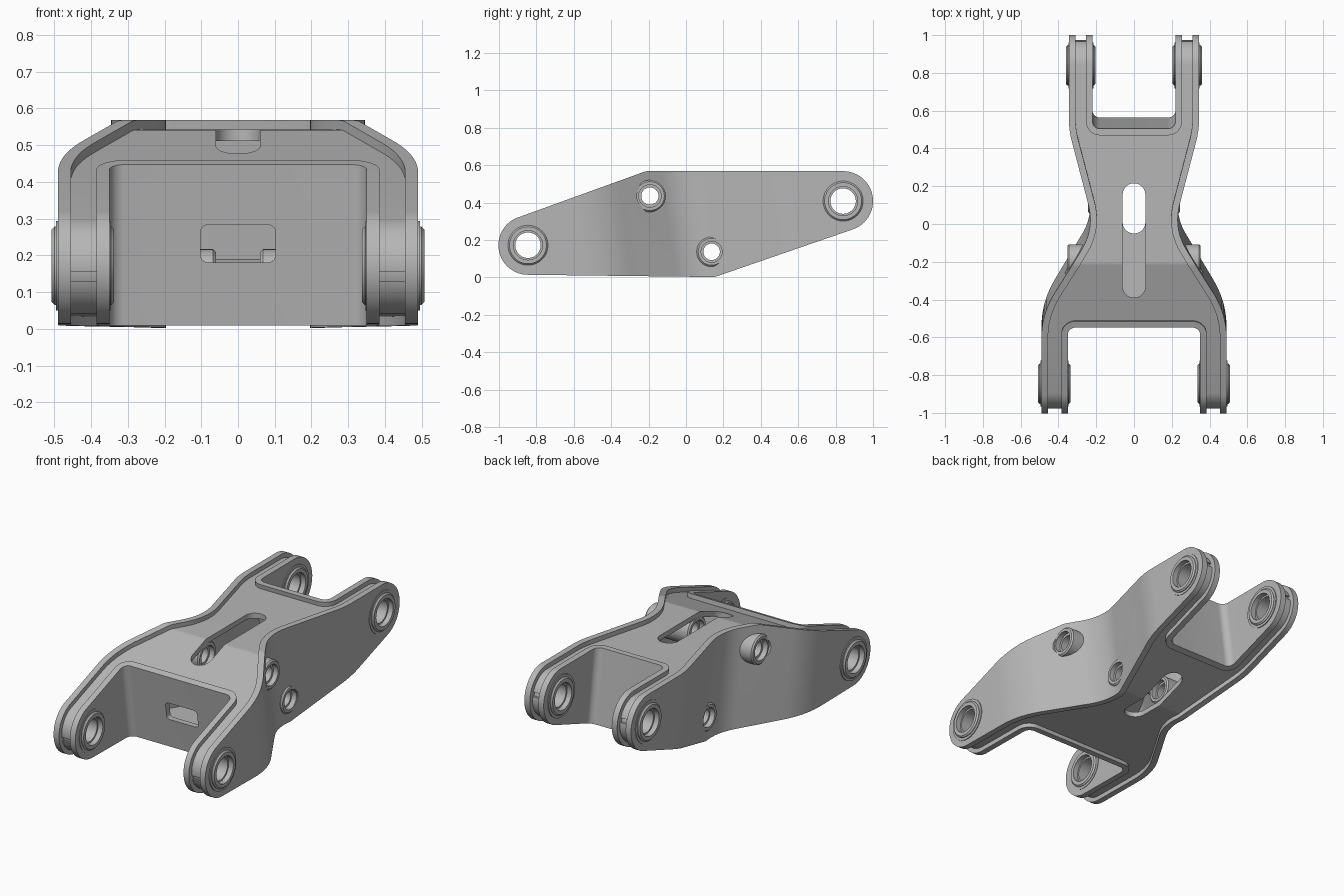
import bpy, bmesh, math
from mathutils import Vector
from mathutils.geometry import convex_hull_2d

cube = bpy.data.objects.get("Cube")
if cube:
    bpy.data.objects.remove(cube)

steel = bpy.data.materials.new("grey_steel")
GREY = (0.47, 0.47, 0.47, 1)
steel.use_nodes = True
steel.diffuse_color = GREY
steel.node_tree.nodes["Principled BSDF"].inputs["Base Color"].default_value = GREY

LEAN = 0.14      # the cross section leans with the axis between the end pins
PLATE = 0.035
FRONT_PIN, BACK_PIN = (-0.845, 0.172), (0.84, 0.408)
UPPER_PIVOT, LOWER_PIVOT = (-0.193, 0.435), (0.137, 0.137)


def make(name, bm):
    bmesh.ops.recalc_face_normals(bm, faces=bm.faces)
    mesh = bpy.data.meshes.new(name)
    bm.to_mesh(mesh)
    bm.free()
    mesh.materials.append(steel)
    ob = bpy.data.objects.new(name, mesh)
    bpy.context.collection.objects.link(ob)
    return ob


def prism(name, pts, place, lo, hi):
    """Extrude a closed outline between two levels; place maps (u, v, level) to 3D."""
    bm = bmesh.new()
    a, b = ([bm.verts.new(place(u, v, w)) for u, v in pts] for w in (lo, hi))
    bm.faces.new(a)
    bm.faces.new(b[::-1])
    for i in range(len(pts)):
        j = (i + 1) % len(pts)
        bm.faces.new((a[i], a[j], b[j], b[i]))
    return make(name, bm)


def leaning(x, y, z):
    return (x, y + LEAN * (0.55 - z), z)


def upright(x, y, z):
    return (x, y, z)


def sideways(y, z, x):
    return (x, y, z)


def frontal(x, z, y):
    return (x, y, z)


def fillet(corners, closed=False, steps=10):
    """Round the corners (x, y, radius) of a path."""
    out, n = [], len(corners)
    for i, (x, y, r) in enumerate(corners):
        p = Vector((x, y))
        if r == 0 or (not closed and i in (0, n - 1)):
            out.append(p)
            continue
        a = (Vector(corners[i - 1][:2]) - p).normalized()
        b = (Vector(corners[(i + 1) % n][:2]) - p).normalized()
        half = a.angle(b) / 2
        centre = p + (a + b).normalized() * r / math.sin(half)
        start = p + a * r / math.tan(half) - centre
        end = p + b * r / math.tan(half) - centre
        sweep = math.atan2(start.x * end.y - start.y * end.x, start.dot(end))
        for k in range(steps + 1):
            t = sweep * k / steps
            c, s = math.cos(t), math.sin(t)
            out.append(centre + Vector((start.x * c - start.y * s, start.x * s + start.y * c)))
    return out


def offset(path, d):
    out = []
    for i, p in enumerate(path):
        t = (path[min(i + 1, len(path) - 1)] - path[max(i - 1, 0)]).normalized()
        out.append(p + Vector((-t.y, t.x)) * d)
    return out


def rounded_rect(x0, y0, x1, y1, r):
    return fillet([(x0, y0, r), (x1, y0, r), (x1, y1, r), (x0, y1, r)], closed=True)


def side_outline(inset):
    """Side silhouette: hull around both ends and the two bends."""
    pts = []
    for y, z, r in ((*FRONT_PIN, 0.158), (*BACK_PIN, 0.16), (-0.2, 0.488, 0.08), (0.14, 0.082, 0.08)):
        for k in range(64):
            t = math.tau * k / 64
            pts.append((y + (r - inset) * math.cos(t), z + (r - inset) * math.sin(t)))
    return [pts[i] for i in convex_hull_2d(pts)]


def boolean(ob, cutter, op="DIFFERENCE"):
    mod = ob.modifiers.new("cut", "BOOLEAN")
    mod.operation, mod.object, mod.solver = op, cutter, "EXACT"
    dg = bpy.context.evaluated_depsgraph_get()
    mesh = bpy.data.meshes.new_from_object(ob.evaluated_get(dg))
    ob.modifiers.clear()
    ob.data = mesh
    bpy.data.objects.remove(cutter)


def trim(ob, inset=0.0):
    boolean(ob, prism("trim", side_outline(inset), sideways, -0.7, 0.7), "INTERSECT")


def bore(ob, pin, r):
    ring = [(pin[0] + r * math.cos(math.tau * k / 40), pin[1] + r * math.sin(math.tau * k / 40))
            for k in range(40)]
    boolean(ob, prism("bore", ring, sideways, -0.7, 0.7))


def bush(name, pin, outline, side):
    """Lathe a closed (x, radius) section around a cross axis."""
    bm, n = bmesh.new(), 48
    rows = [[bm.verts.new((side * x, pin[0] + r * math.cos(math.tau * k / n),
                           pin[1] + r * math.sin(math.tau * k / n))) for k in range(n)]
            for x, r in outline]
    for i, row in enumerate(rows):
        nxt = rows[(i + 1) % len(rows)]
        for k in range(n):
            j = (k + 1) % n
            bm.faces.new((row[k], row[j], nxt[j], nxt[k]))
    parts.append(make(name, bm))


def flanged(x0, x1, r, hole, step):
    """Section of a bush with chamfered rims and a stepped bore."""
    c, d = 0.008, 0.03
    return [(x0, r - c), (x0 + c, r), (x1 - c, r), (x1, r - c), (x1, hole + step),
            (x1 - d, hole + step), (x1 - d, hole), (x0 + d, hole), (x0 + d, hole + step), (x0, hole + step)]


parts = []

# Curved outer side plates
flank = fillet([(0.49, -1.2, 0), (0.49, -0.487, 0.48), (0.209, -0.02, 0.3),
                (0.345, 0.5, 0.5), (0.345, 1.2, 0)])
for side, label in ((1, "left"), (-1, "right")):
    strip = [(side * p.x, p.y) for p in flank + offset(flank, PLATE)[::-1]]
    plate = prism(label + "_side_plate", strip, leaning, -0.1, 0.7)
    trim(plate)
    for pin, r in ((FRONT_PIN, 0.09), (BACK_PIN, 0.09), (UPPER_PIVOT, 0.07), (LOWER_PIVOT, 0.06)):
        bore(plate, pin, r)
    parts.append(plate)

# U-shaped inner plates that form the two forks
for label, x, y, end, pin in (("front", 0.35, -0.563, -1.2, FRONT_PIN), ("back", 0.22, 0.507, 1.2, BACK_PIN)):
    path = fillet([(-x, end, 0), (-x, y, 0.04), (x, y, 0.04), (x, end, 0)])
    outward = PLATE if end < 0 else -PLATE
    fork = prism(label + "_fork_plate", path + offset(path, outward)[::-1], leaning, -0.1, 0.7)
    trim(fork)
    bore(fork, pin, 0.09)
    if label == "front":
        window = rounded_rect(-0.102, 0.181, 0.102, 0.283, 0.02)
        boolean(fork, prism("window", window, frontal, -0.7, -0.4))
    parts.append(fork)

# Recessed cover strip wrapped around the whole side outline
inner = offset(flank, PLATE / 2)
cover = prism("cover_strip", inner + [Vector((-p.x, p.y)) for p in inner[::-1]], leaning, -0.1, 0.7)
trim(cover, 0.026)
boolean(cover, prism("hollow", side_outline(0.056), sideways, -0.7, 0.7))
for x, y, end in ((0.367, -0.548, -1.4), (0.237, 0.49, 1.4)):
    opening = rounded_rect(-x, min(y, end), x, max(y, end), 0.05)
    boolean(cover, prism("opening", opening, leaning, -0.1, 0.7))
boolean(cover, prism("top_slot", rounded_rect(-0.06, -0.39, 0.06, 0.215, 0.0595), upright, 0.3, 0.7))
boolean(cover, prism("bottom_slot", rounded_rect(-0.06, -0.05, 0.06, 0.38, 0.0595), upright, -0.1, 0.25))
for y, z in ((-1.0, 0.13), (0.9, 0.43)):
    gap = rounded_rect(y, z, y + 0.1, z + 0.025, 0.005)
    boolean(cover, prism("gap", gap, sideways, -0.6, 0.6))
parts.append(cover)

# Pin bushes, their seats, and the cross pivots
for side, label in ((1, "left"), (-1, "right")):
    for end, pin, x0, x1 in (("front", FRONT_PIN, 0.337, 0.507), ("back", BACK_PIN, 0.205, 0.36)):
        bush(f"{label}_{end}_bush", pin, flanged(x0, x1, 0.107, 0.068, 0.01), side)
        a, b = x0 + 0.01, x1 - 0.012
        bush(f"{label}_{end}_seat", pin, [(a, 0.1), (a, 0.122), (b, 0.122), (b, 0.1)], side)
    bush(label + "_upper_pivot", UPPER_PIVOT, flanged(0.06, 0.352, 0.085, 0.046, 0.014), side)
    bush(label + "_lower_pivot", LOWER_PIVOT, flanged(0.06, 0.243, 0.08, 0.044, 0.012), side)

# Smooth curved faces, keep machined edges crisp
bpy.ops.object.select_all(action="DESELECT")
for ob in parts:
    ob.select_set(True)
bpy.context.view_layer.objects.active = parts[0]
bpy.ops.object.shade_smooth_by_angle(angle=math.radians(30))
